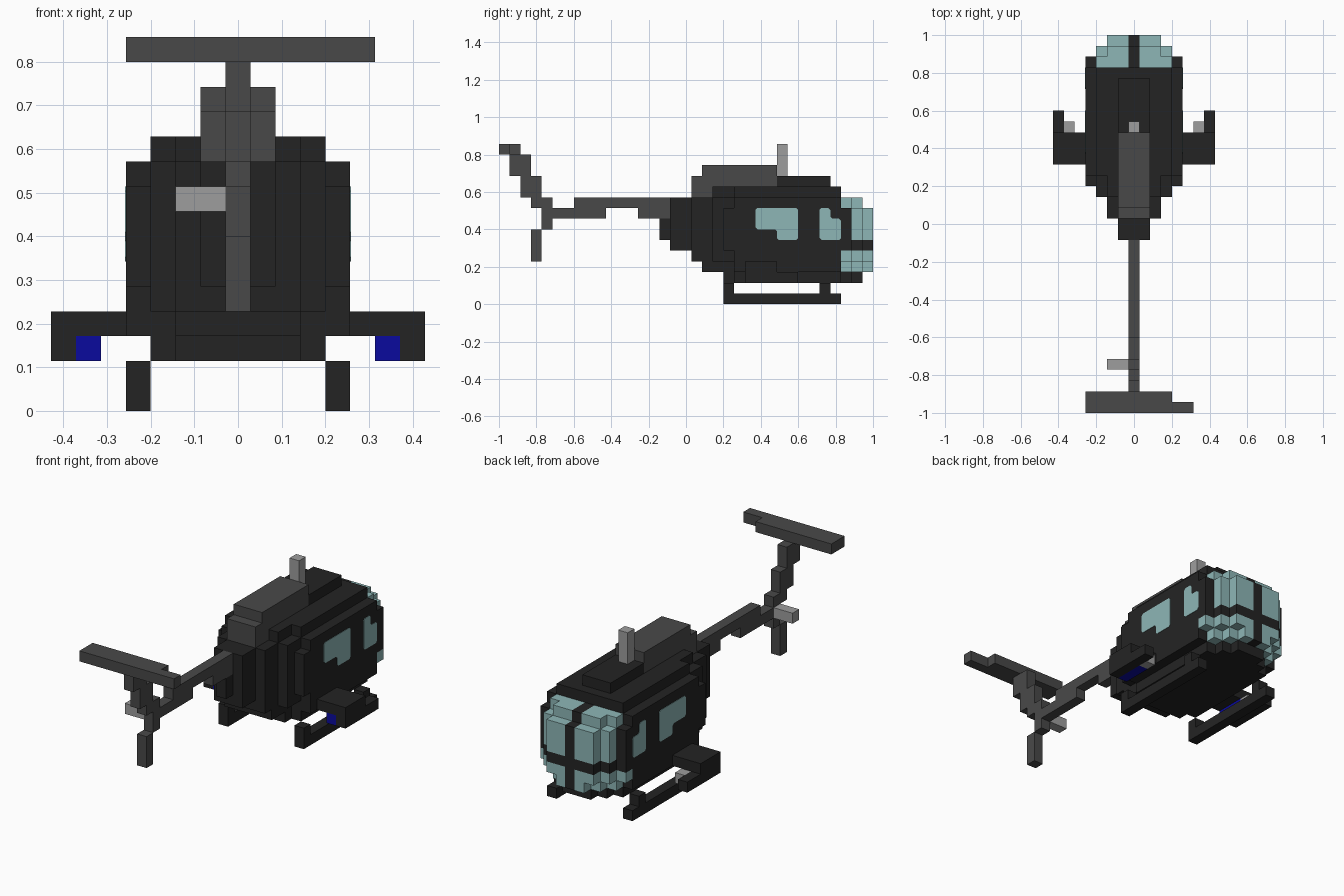
import bpy
import bmesh
from mathutils import Vector

if "Cube" in bpy.data.objects:
    bpy.data.objects.remove(bpy.data.objects["Cube"], do_unlink=True)

U = 2 / 35  # size of one block


def material(name, r, g, b):
    m = bpy.data.materials.new(name)
    m.diffuse_color = (r, g, b, 1)
    m.use_nodes = True
    m.node_tree.nodes["Principled BSDF"].inputs["Base Color"].default_value = (r, g, b, 1)
    return m


BLACK = material("black_paint", 0.0172, 0.0172, 0.0172)
GREY = material("dark_grey_metal", 0.066, 0.066, 0.066)
LIGHT = material("light_grey_metal", 0.34, 0.34, 0.34)
GLASS = material("pale_teal_glass", 0.27, 0.47, 0.47)
BLUE = material("deep_blue", 0.003, 0.003, 0.34)

# Corner order of each block side, keyed by its outward direction
SIDES = {
    (1, 0, 0): [(1, 0, 0), (1, 1, 0), (1, 1, 1), (1, 0, 1)],
    (-1, 0, 0): [(0, 0, 0), (0, 0, 1), (0, 1, 1), (0, 1, 0)],
    (0, 1, 0): [(0, 1, 0), (0, 1, 1), (1, 1, 1), (1, 1, 0)],
    (0, -1, 0): [(0, 0, 0), (1, 0, 0), (1, 0, 1), (0, 0, 1)],
    (0, 0, 1): [(0, 0, 1), (1, 0, 1), (1, 1, 1), (0, 1, 1)],
    (0, 0, -1): [(0, 0, 0), (0, 1, 0), (1, 1, 0), (1, 0, 0)],
}


def blocks(name, boxes, mats, rule=None, mirror=False):
    """Union of boxes (x0, x1, y0, y1, z0, z1) in block units, as one clean shell."""
    boxes = list(boxes)
    if mirror:
        boxes += [(-b[1], -b[0]) + tuple(b[2:]) for b in boxes]
    cells = {(x, y, z)
             for x0, x1, y0, y1, z0, z1 in boxes
             for x in range(int(x0 + 7.5), int(x1 + 7.5))
             for y in range(y0, y1) for z in range(z0, z1)}
    bm = bmesh.new()
    verts = {}

    def vert(p):
        if p not in verts:
            verts[p] = bm.verts.new(((p[0] - 7.5) * U, p[1] * U - 1, p[2] * U))
        return verts[p]

    for c in sorted(cells):
        for d, corners in SIDES.items():
            if tuple(a + b for a, b in zip(c, d)) in cells:
                continue
            f = bm.faces.new([vert(tuple(a + b for a, b in zip(c, k))) for k in corners])
            f.material_index = rule(c[0] - 7, c[1], c[2]) if rule else 0
    bmesh.ops.dissolve_limit(bm, angle_limit=0.01, verts=bm.verts[:], edges=bm.edges[:],
                             delimit={'MATERIAL'})
    me = bpy.data.meshes.new(name)
    bm.to_mesh(me)
    bm.free()
    for m in mats:
        me.materials.append(m)
    ob = bpy.data.objects.new(name, me)
    bpy.context.collection.objects.link(ob)
    return ob


def centred(half, y0, y1, z0, z1):
    return (-half, half, y0, y1, z0, z1)


# Cabin: stepped sections from the tail root to the chin
blocks("cabin", [centred(*s) for s in [
    (0.5, 15, 16, 6, 8), (1.5, 16, 18, 5, 10), (2.5, 18, 19, 4, 10),
    (2.5, 19, 22, 3, 10), (3.5, 20, 22, 4, 10), (4.5, 21, 22, 5, 9),
    (4.5, 22, 32, 3, 10),
    (2.5, 20, 22, 10, 11), (3.5, 22, 32, 10, 11), (1.5, 26, 31, 11, 12),
    (2.5, 21, 22, 2, 3), (3.5, 22, 32, 2, 3), (2.5, 32, 33, 2, 3), (1.5, 33, 34, 2, 3),
]], [BLACK])


# Glazed nose with a dark centre post, cross band and door pillars
def nose_rule(x, y, z):
    return int(x == 0 or z == 5 or (abs(x) == 4 and z >= 5))


blocks("nose_canopy", [centred(*s) for s in [
    (3.5, 32, 33, 3, 10), (4.5, 32, 33, 4, 9),
    (2.5, 33, 34, 3, 10), (3.5, 33, 34, 4, 9),
    (1.5, 34, 35, 3, 9), (2.5, 34, 35, 4, 9),
]], [GLASS, BLACK], nose_rule)


# Side windows: thin plates with slightly clipped corners
def window(name, outline, side):
    bm = bmesh.new()
    pts = []
    for i, p in enumerate(outline):
        p = Vector(p)
        for q in (outline[i - 1], outline[(i + 1) % len(outline)]):
            pts.append(p + (Vector(q) - p).normalized() * 0.18)
    f = bm.faces.new([bm.verts.new((side * (4.5 * U - 0.002), y * U - 1, z * U)) for y, z in pts])
    ext = bmesh.ops.extrude_face_region(bm, geom=[f])
    moved = [v for v in ext["geom"] if isinstance(v, bmesh.types.BMVert)]
    bmesh.ops.translate(bm, verts=moved, vec=(side * 0.004, 0, 0))
    bmesh.ops.recalc_face_normals(bm, faces=bm.faces[:])
    me = bpy.data.meshes.new(name)
    bm.to_mesh(me)
    bm.free()
    me.materials.append(GLASS)
    bpy.context.collection.objects.link(bpy.data.objects.new(name, me))


for label, side in (("left", 1), ("right", -1)):
    window(label + "_rear_window", [(24, 7), (26, 7), (26, 6), (28, 6), (28, 9), (24, 9)], side)
    window(label + "_front_window", [(30, 6), (32, 6), (32, 8), (31, 8), (31, 9), (30, 9)], side)

# Engine housing and rotor mast
blocks("engine_housing", [centred(1.5, 18, 20, 10, 12), centred(1.5, 19, 26, 11, 13)], [GREY])
blocks("rotor_mast", [centred(0.5, 26, 27, 12, 15)], [LIGHT])

# Tail boom, stepped fin, tailplane and tail rotor hub
blocks("tail_boom", [centred(0.5, *s) for s in [
    (5, 10, 8, 9), (7, 16, 9, 10), (13, 16, 8, 9)]], [GREY])
blocks("tail_fin", [centred(0.5, *s) for s in [
    (1, 3, 12, 14), (2, 4, 10, 12), (3, 5, 9, 10), (4, 5, 7, 10), (3, 4, 4, 7)]], [GREY])
blocks("tailplane", [(-4.5, 3.5, 0, 2, 14, 15), (3.5, 5.5, 0, 1, 14, 15)], [GREY])
blocks("tail_rotor_hub", [(-2.5, -0.5, 4, 5, 8, 9)], [LIGHT])

# Landing skids with two struts on each side
blocks("landing_skids", [(3.5, 4.5, 21, 32, 0, 1), (3.5, 4.5, 21, 22, 1, 2),
                         (3.5, 4.5, 30, 31, 1, 2)], [BLACK], mirror=True)

# Stub wings with outer pods and underslung guns
blocks("stub_wings", [(4.5, 7.5, 23, 26, 3, 4), (6.5, 7.5, 23, 28, 2, 3)], [BLACK], mirror=True)
blocks("gun_bodies", [(5.5, 6.5, 23, 26, 2, 3)], [BLUE], mirror=True)
blocks("gun_muzzles", [(5.5, 6.5, 26, 27, 2, 3)], [LIGHT], mirror=True)
